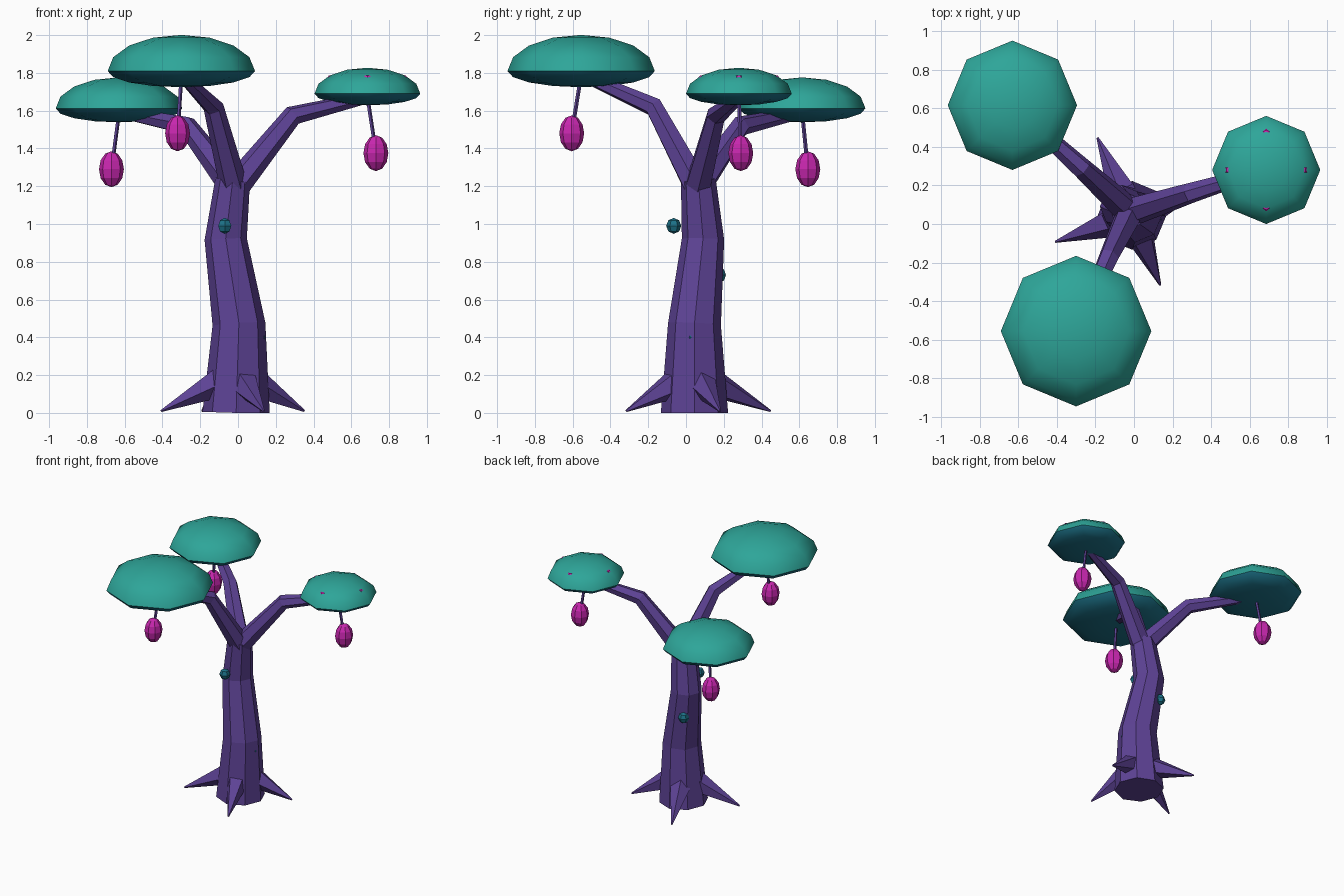
import bpy, bmesh, math
from mathutils import Vector

if "Cube" in bpy.data.objects:
    bpy.data.objects.remove(bpy.data.objects["Cube"])


def material(name, rgb):
    m = bpy.data.materials.new(name)
    m.diffuse_color = (*rgb, 1)
    m.use_nodes = True
    m.node_tree.nodes["Principled BSDF"].inputs["Base Color"].default_value = m.diffuse_color
    return m


BARK = material("bark", (0.11, 0.055, 0.30))
LEAF = material("cap_green", (0.027, 0.38, 0.32))
DEEP = material("deep_teal", (0.012, 0.17, 0.25))
PINK = material("fruit_pink", (0.58, 0.02, 0.43))


def finish(name, bm, mats, smooth_angle=None):
    bmesh.ops.recalc_face_normals(bm, faces=bm.faces)
    me = bpy.data.meshes.new(name)
    bm.to_mesh(me)
    bm.free()
    for m in mats:
        me.materials.append(m)
    ob = bpy.data.objects.new(name, me)
    bpy.context.collection.objects.link(ob)
    if smooth_angle:
        bpy.ops.object.select_all(action='DESELECT')
        ob.select_set(True)
        bpy.context.view_layer.objects.active = ob
        bpy.ops.object.shade_smooth_by_angle(angle=math.radians(smooth_angle))
    return ob


def tube(name, path, radii, sides, mat):
    """Tapered tube through a few path points."""
    pts = [Vector(p) for p in path]
    bm = bmesh.new()
    rings = []
    for i, (p, r) in enumerate(zip(pts, radii)):
        t = pts[min(i + 1, len(pts) - 1)] - pts[max(i - 1, 0)]
        q = Vector((0, 0, 1)).rotation_difference(t.normalized())
        ring = []
        for k in range(sides):
            a = math.tau * k / sides
            v = p + q @ Vector((r * math.cos(a), r * math.sin(a), 0))
            v.z = max(v.z, 0)
            ring.append(bm.verts.new(v))
        rings.append(ring)
    for a, b in zip(rings, rings[1:]):
        for k in range(sides):
            j = (k + 1) % sides
            bm.faces.new((a[k], a[j], b[j], b[k]))
    bm.faces.new(rings[0][::-1])
    bm.faces.new(rings[-1])
    return finish(name, bm, [mat])


def cap(name, centre, radius):
    """Eight-sided mushroom canopy: tall dome above, shallow bowl below."""
    bm = bmesh.new()
    bmesh.ops.create_uvsphere(bm, u_segments=8, v_segments=8, radius=radius)
    for f in bm.faces:
        f.material_index = 0 if f.calc_center_median().z > 0 else 1
    for v in bm.verts:
        v.co.z *= 0.49 if v.co.z > 0 else 0.22
        v.co += Vector(centre)
    return finish(name, bm, [LEAF, DEEP], 42)


def ball(name, centre, scale, mat, seg=8, rings=6):
    bm = bmesh.new()
    bmesh.ops.create_uvsphere(bm, u_segments=seg, v_segments=rings, radius=1)
    for v in bm.verts:
        v.co = v.co * Vector(scale) + Vector(centre)
    return finish(name, bm, [mat])


# Trunk
tube("trunk",
     [(-0.01, 0.045, 0), (0.005, 0.045, 0.47), (-0.065, 0.09, 0.92), (-0.028, 0.065, 1.235)],
     [0.178, 0.14, 0.112, 0.092], 8, BARK)

# Roots
for i, (deg, reach) in enumerate([(20.5, 0.385), (114, 0.44), (199, 0.42), (292, 0.39)]):
    c, s = math.cos(math.radians(deg)), math.sin(math.radians(deg))
    tube(f"root_{i + 1}",
         [(-0.01 + c * d, 0.045 + s * d, z) for d, z in ((0.09, 0.165), (reach, 0.01))],
         [0.085, 0.006], 5, BARK)

# Limbs: branch elbow, cap rim centre, cap radius, fruit centre
limbs = {
    "left": ((-0.27, 0.29, 1.52), (-0.63, 0.615, 1.612), 0.335, (-0.67, 0.645, 1.29)),
    "front": ((-0.13, -0.17, 1.62), (-0.30, -0.555, 1.81), 0.39, (-0.32, -0.605, 1.48)),
    "right": ((0.29, 0.16, 1.575), (0.685, 0.28, 1.69), 0.28, (0.73, 0.29, 1.375)),
}
for side, (elbow, top, rad, fruit) in limbs.items():
    end = Vector(top) - Vector((0, 0, 0.02))
    tube(f"{side}_branch", [(-0.02, 0.06, 1.19), elbow, end], [0.075, 0.054, 0.032], 6, BARK)
    cap(f"{side}_cap", top, rad)
    tube(f"{side}_fruit_stem", [fruit, end], [0.011, 0.011], 5, BARK)
    ball(f"{side}_fruit", fruit, (0.066, 0.066, 0.095), PINK)

# Spots on the right cap
for k in range(4):
    a = k * math.pi / 2
    ball(f"cap_spot_{k + 1}",
         (0.685 + 0.19 * math.cos(a), 0.28 + 0.19 * math.sin(a), 1.775),
         (0.024, 0.024, 0.014), PINK, 6, 4)

# Knots on the trunk
for i, p in enumerate([(-0.07, -0.065, 0.99), (0.108, 0.04, 0.40), (-0.10, 0.172, 0.73)]):
    ball(f"trunk_knot_{i + 1}", p, (0.04, 0.04, 0.042), DEEP, 6, 4)
